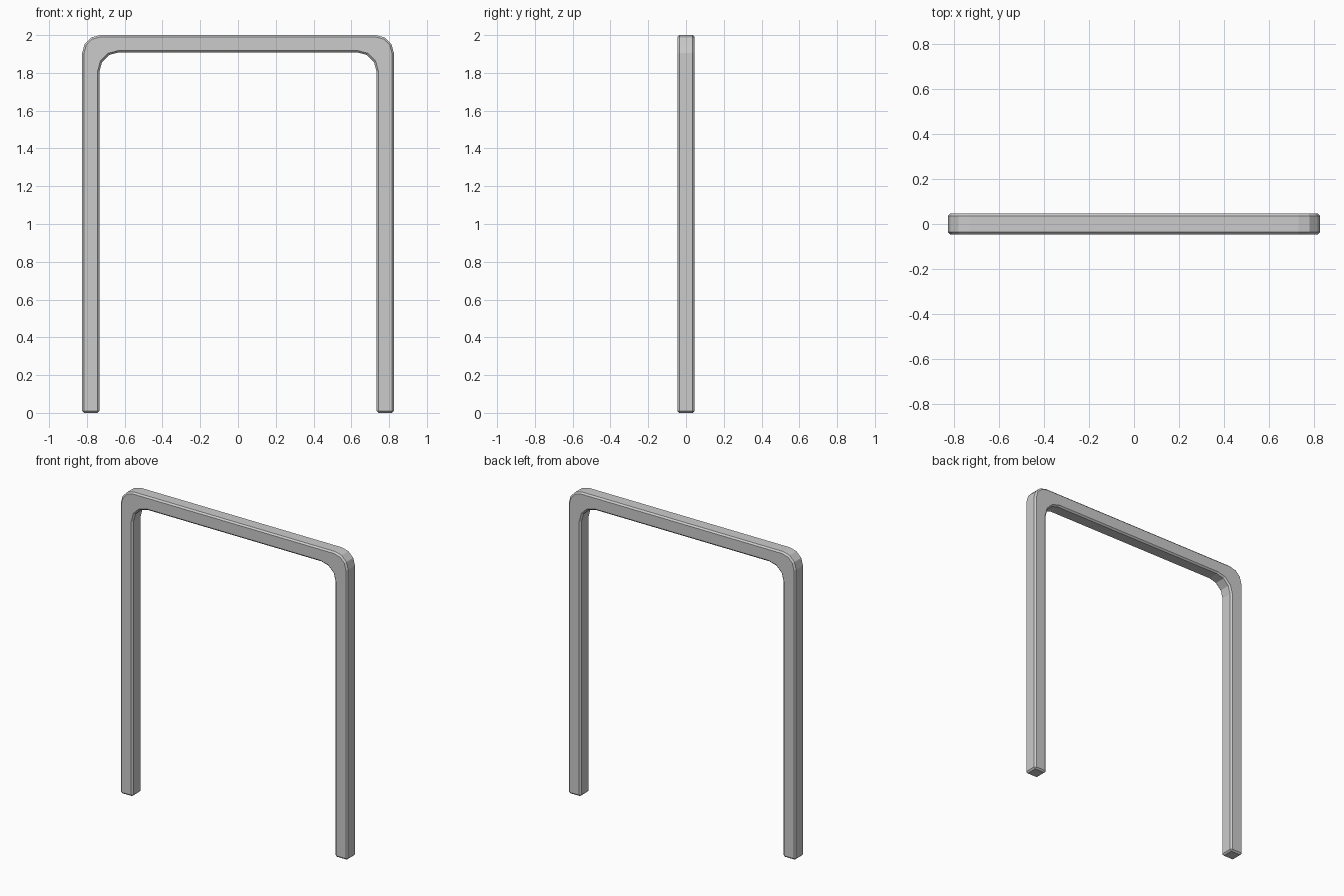
import bpy, bmesh
from math import sin, cos, radians

if "Cube" in bpy.data.objects:
    bpy.data.objects.remove(bpy.data.objects["Cube"])

HALF_W, HEIGHT, THICK, HALF_D = 0.825, 2.0, 0.091, 0.0455
R_OUT, R_IN, STEPS, BEVEL = 0.095, 0.104, 3, 0.01


def corner(half_w, top, r):
    """Rounded upper right corner, from the leg up to the beam."""
    angles = [radians(90 * i / STEPS) for i in range(STEPS + 1)]
    return [(half_w - r + r * cos(a), top - r + r * sin(a)) for a in angles]


def half_arch(half_w, top, r):
    """Arch outline from the right foot over to the left foot."""
    right = [(half_w, 0)] + corner(half_w, top, r)
    return right + [(-x, z) for x, z in reversed(right)]


# Door frame outline: outer arch, then back along the inner arch
outer = half_arch(HALF_W, HEIGHT, R_OUT)
inner = half_arch(HALF_W - THICK, HEIGHT - THICK, R_IN)
outline = outer + inner[::-1]

bm = bmesh.new()
face = bm.faces.new([bm.verts.new((x, -HALF_D, z)) for x, z in outline])
result = bmesh.ops.extrude_face_region(bm, geom=[face])
moved = [v for v in result["geom"] if isinstance(v, bmesh.types.BMVert)]
bmesh.ops.translate(bm, verts=moved, vec=(0, 2 * HALF_D, 0))
bmesh.ops.recalc_face_normals(bm, faces=bm.faces)

# Small chamfer on the sharp edges only, the rounded corners stay faceted
sharp = [e for e in bm.edges if e.calc_face_angle(0) > radians(45)]
bmesh.ops.bevel(bm, geom=sharp, offset=BEVEL, offset_type='OFFSET',
                segments=1, profile=0.5, affect='EDGES')

mesh = bpy.data.meshes.new("door_frame")
bm.to_mesh(mesh)
bm.free()
frame = bpy.data.objects.new("door_frame", mesh)
bpy.context.collection.objects.link(frame)
